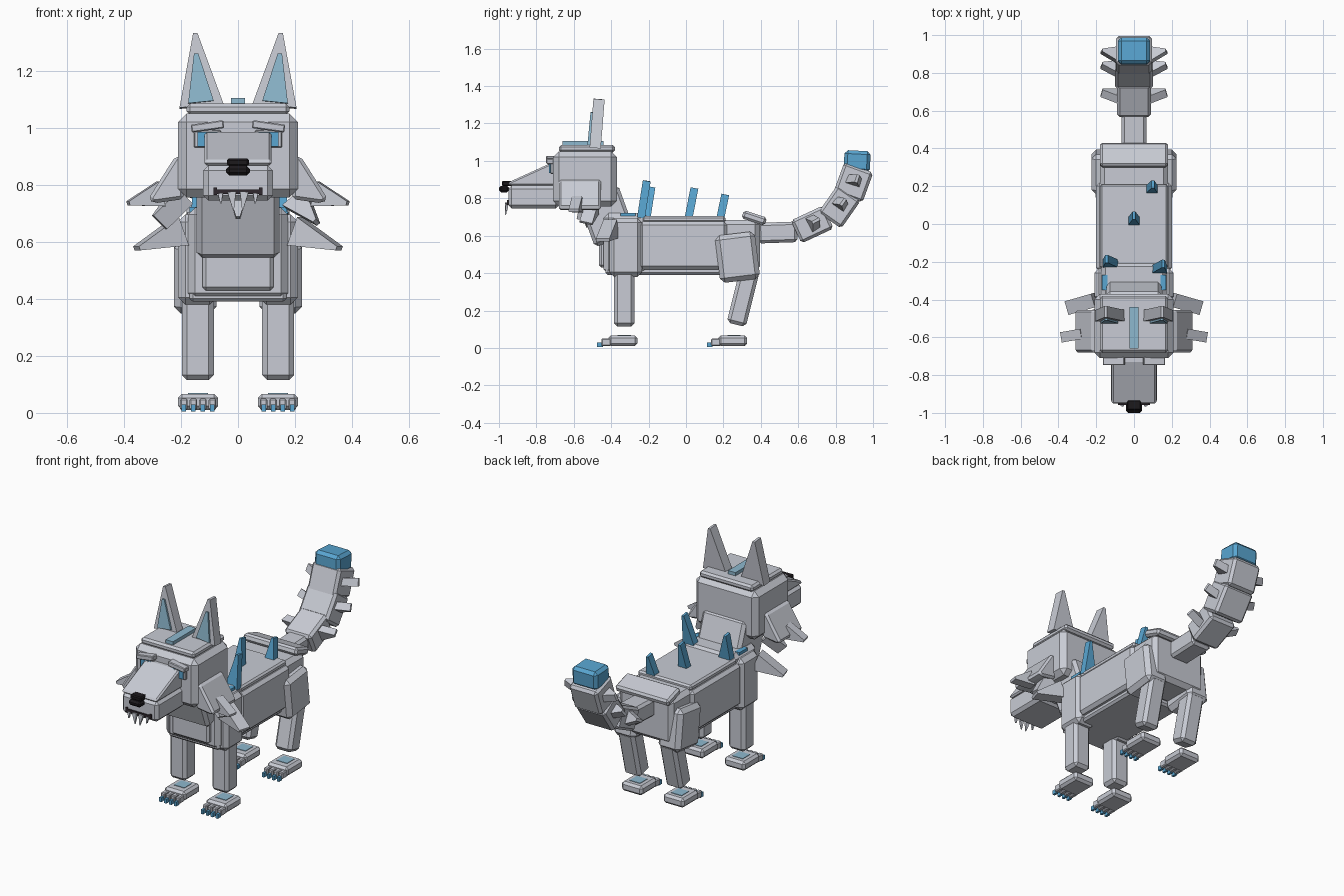
import bpy, bmesh
from math import radians
from mathutils import Vector, Matrix

old = bpy.data.objects.get("Cube")
if old:
    bpy.data.objects.remove(old, do_unlink=True)


def material(name, r, g, b):
    m = bpy.data.materials.new(name)
    m.use_nodes = True
    m.diffuse_color = (r, g, b, 1)
    bsdf = next(n for n in m.node_tree.nodes if n.type == 'BSDF_PRINCIPLED')
    bsdf.inputs["Base Color"].default_value = (r, g, b, 1)
    return m


GREY = material("light grey", .58, .60, .66)
BLUE = material("bright blue", .10, .38, .64)
PALE = material("pale blue", .27, .48, .62)
BLACK = material("nose black", .012, .01, .012)
DARK = material("mouth dark", .03, .022, .028)
WHITE = material("eye white", .8, .8, .82)


def finish(name, bm, mat, bevel):
    bmesh.ops.recalc_face_normals(bm, faces=bm.faces)
    me = bpy.data.meshes.new(name)
    bm.to_mesh(me)
    bm.free()
    me.materials.append(mat)
    ob = bpy.data.objects.new(name, me)
    bpy.context.scene.collection.objects.link(ob)
    if bevel:
        mod = ob.modifiers.new("bevel", 'BEVEL')
        mod.width = bevel
        mod.segments = 1
        mod.limit_method = 'ANGLE'
    return ob


def box(name, centre, size, mat=GREY, bevel=.018, rx=0, ry=0):
    """Bevelled block, tilted about x and y in degrees."""
    bm = bmesh.new()
    bmesh.ops.create_cube(bm, size=1)
    turn = Matrix.Rotation(radians(rx), 4, 'X') @ Matrix.Rotation(radians(ry), 4, 'Y')
    bm.transform(Matrix.Translation(centre) @ turn @ Matrix.Diagonal((*size, 1)))
    return finish(name, bm, mat, bevel)


def span(name, x, y, z, mat=GREY, bevel=.018):
    """Upright block given by its ranges."""
    r = (x, y, z)
    return box(name, [(a + b) / 2 for a, b in r], [abs(b - a) for a, b in r], mat, bevel)


def taper(name, base, tip, width, thick, mat=GREY, across=(1, 0, 0), tip_width=.015, tip_thick=None):
    """Flat spike that narrows from base to tip."""
    base, tip = Vector(base), Vector(tip)
    axis = (tip - base).normalized()
    w = Vector(across)
    w = (w - axis * w.dot(axis)).normalized()
    t = axis.cross(w)
    bm = bmesh.new()
    rings = []
    for p, a, b in ((base, width, thick), (tip, tip_width, tip_thick or thick)):
        rings.append([bm.verts.new(p + w * a / 2 * i + t * b / 2 * j)
                      for i, j in ((-1, -1), (1, -1), (1, 1), (-1, 1))])
    lo, hi = rings
    bm.faces.new(lo)
    bm.faces.new(hi)
    for i in range(4):
        k = (i + 1) % 4
        bm.faces.new((lo[i], lo[k], hi[k], hi[i]))
    return finish(name, bm, mat, 0)


def prism(name, outline, depth, place, mat=GREY, bevel=.012):
    """Outline extruded between two depths; place maps (a, b, depth) to a point."""
    bm = bmesh.new()
    face = bm.faces.new([bm.verts.new(place(a, b, depth[0])) for a, b in outline])
    ext = bmesh.ops.extrude_face_region(bm, geom=[face])
    move = Vector(place(0, 0, depth[1])) - Vector(place(0, 0, depth[0]))
    bmesh.ops.translate(bm, vec=move, verts=[v for v in ext["geom"] if isinstance(v, bmesh.types.BMVert)])
    return finish(name, bm, mat, bevel)


# Torso
span("torso", (-.2, .2), (-.25, .22), (.42, .675))
span("back_plate", (-.18, .18), (-.235, .21), (.67, .705), bevel=.01)
span("belly_plate", (-.17, .17), (-.43, .19), (.39, .43), bevel=.012)
span("chest", (-.175, .175), (-.44, -.2), (.395, .72), bevel=.025)
span("chest_plate", (-.125, .125), (-.465, -.42), (.43, .58), bevel=.012)
span("hips", (-.18, .18), (.18, .395), (.41, .685), bevel=.025)
box("rump_plate", (0, .365, .695), (.36, .13, .045), rx=-18, bevel=.012)
box("neck", (0, -.425, .705), (.29, .23, .27), rx=20)
taper("throat_tuft", (0, -.55, .76), (0, -.565, .685), .06, .04)

# Head
span("head", (-.21, .21), (-.71, -.37), (.755, 1.05), bevel=.03)
span("head_plate", (-.18, .18), (-.68, -.38), (1.045, 1.085), bevel=.012)
span("crown_strip", (-.025, .025), (-.66, -.44), (1.08, 1.105), PALE, 0)
prism("snout_bridge", [(-.95, .868), (-.95, .885), (-.73, .985), (-.69, .985), (-.69, .868)],
      (-.118, .118), lambda a, b, d: (d, a, b))
span("muzzle", (-.122, .122), (-.95, -.68), (.745, .868))
span("nose_top", (-.038, .038), (-.985, -.93), (.865, .892), BLACK, .006)
span("nose_tip", (-.042, .042), (-1, -.945), (.832, .867), BLACK, .012)
span("mouth", (-.085, .085), (-.957, -.945), (.767, .783), DARK, 0)

for s, side in ((1, "left"), (-1, "right")):
    # Ears
    taper(side + "_ear", (s * .128, -.485, 1.075), (s * .15, -.465, 1.33), .155, .06)
    taper(side + "_inner_ear", (s * .13, -.519, 1.09), (s * .147, -.503, 1.26), .09, .015, PALE)

    # Eyes and brows
    span(side + "_eye_socket", (s * .06, s * .155), (-.725, -.7), (.93, .992), bevel=.004)
    span(side + "_eye", (s * .072, s * .142), (-.733, -.72), (.935, .985), BLUE, 0)
    span(side + "_eye_white", (s * .08, s * .094), (-.737, -.73), (.955, .982), WHITE, 0)
    span(side + "_pupil", (s * .094, s * .112), (-.738, -.73), (.95, .982), BLACK, 0)
    box(side + "_brow", (s * .107, -.725, 1.005), (.115, .045, .028), ry=s * 8, bevel=.004)

    # Mouth corners and fangs
    box(side + "_mouth_corner", (s * .08, -.951, .778), (.012, .012, .026), DARK, 0)
    taper(side + "_fang", (s * .022, -.958, .775), (s * .016, -.965, .712), .03, .018, tip_width=.004, tip_thick=.006)
    taper(side + "_small_fang", (s * .062, -.957, .77), (s * .06, -.96, .735), .018, .012, tip_width=.004)

    # Cheek guards and fur spikes
    prism(side + "_cheek", [(s * .19, .9), (s * .22, .9), (s * .315, .75), (s * .295, .735), (s * .19, .75)],
          (-.68, -.455), lambda a, b, d: (a, d, b))
    taper(side + "_cheek_spike", (s * .27, -.58, .768), (s * .385, -.6, .735), .09, .055, across=(0, 0, 1))
    taper(side + "_jaw_spike", (s * .2, -.5, .755), (s * .275, -.535, .668), .1, .07, across=(1, 0, 1))
    taper(side + "_neck_spike", (s * .2, -.4, .637), (s * .355, -.445, .577), .105, .075, across=(0, 0, 1))
    span(side + "_shoulder_strip", (s * .14, s * .17), (-.35, -.27), (.705, .722), BLUE, 0)

    # Front legs
    span(side + "_shoulder", (s * .075, s * .21), (-.41, -.235), (.38, .695), bevel=.025)
    span(side + "_front_leg", (s * .085, s * .197), (-.385, -.275), (.115, .42))

    # Hind legs
    box(side + "_thigh", (s * .15, .275, .485), (.15, .215, .255), rx=7, bevel=.025)
    box(side + "_hind_leg", (s * .14, .305, .27), (.112, .105, .3), rx=-14)

    # Feet with toes and claws
    for y, leg in ((-.415, "front"), (.172, "hind")):
        foot = side + "_" + leg
        span(foot + "_foot", (s * .07, s * .21), (y, y + .155), (.01, .067), bevel=.014)
        span(foot + "_ankle_patch", (s * .105, s * .175), (y + .05, y + .12), (.06, .07), PALE, 0)
        for i in range(4):
            x = s * (.09 + i * .0333)
            box(f"{foot}_toe_{i}", (x, y - .012, .03), (.027, .05, .04), bevel=.005)
            box(f"{foot}_claw_{i}", (x, y - .045, .017), (.015, .03, .026), BLUE, 0)

    # Tail spikes
    for i, (y, z, tilt) in enumerate(((.675, .665, 28), (.82, .765, 55), (.895, .89, 72))):
        out = Matrix.Rotation(radians(tilt), 3, 'X') @ Vector((0, 0, 1))
        taper(f"{side}_tail_spike_{i}", (s * .075, y, z), (s * .172, y + .02, z + .015), .09, .045, across=out)

# Tail
for i, (y, z, w, length, h, tilt) in enumerate((
        (.49, .617, .13, .21, .11, 2), (.675, .66, .18, .19, .135, 25),
        (.82, .755, .2, .18, .15, 55), (.895, .885, .19, .17, .165, 70))):
    box(f"tail_segment_{i}", (0, y, z), (w, length, h), rx=tilt, bevel=.015)
box("tail_tip", (0, .915, .997), (.17, .14, .115), BLUE, rx=-3)

# Back spines
for i, (base, tip, w) in enumerate((
        ((.135, -.24, .70), (.155, -.21, .893), .08), ((-.125, -.21, .70), (-.145, -.185, .86), .08),
        ((0, .015, .70), (0, .045, .855), .06), ((.095, .185, .70), (.1, .21, .82), .06))):
    taper(f"back_spine_{i}", base, tip, w, .042, BLUE)
